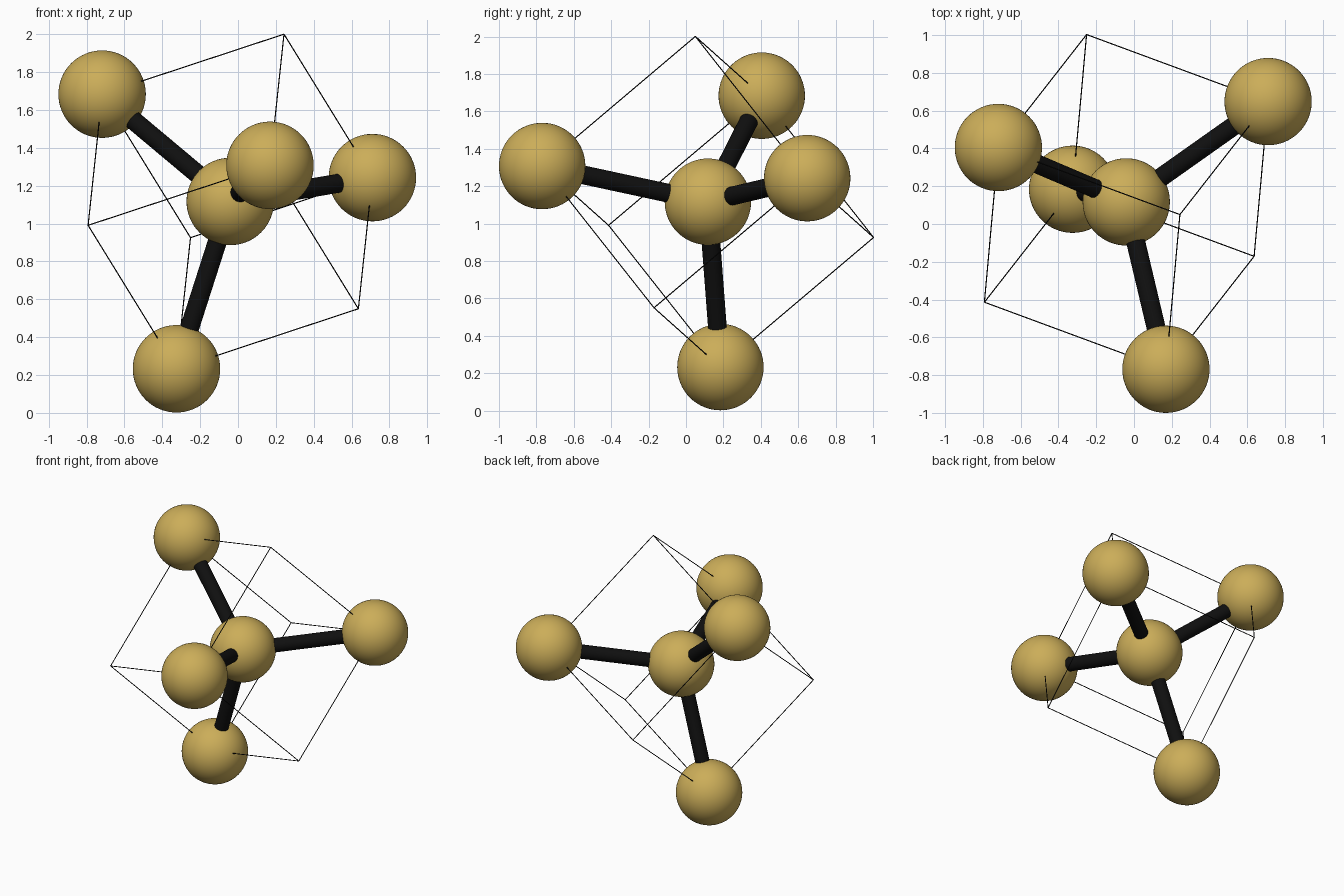
import bpy
from mathutils import Vector

if "Cube" in bpy.data.objects:
    bpy.data.objects.remove(bpy.data.objects["Cube"])

ATOM_R, BOND_R, EDGE_R = 0.231, 0.05, 0.003
CENTRE = Vector((-0.041, 0.117, 1.117))
# Directions of the four outer balls from the centre (alternate cube corners)
OFFSETS = [Vector(v) for v in (
    (-0.677, 0.288, 0.567),
    (0.210, -0.886, 0.191),
    (0.751, 0.531, 0.126),
    (-0.284, 0.067, -0.884))]


def material(name, colour):
    mat = bpy.data.materials.new(name)
    mat.diffuse_color = (*colour, 1)
    mat.use_nodes = True
    mat.node_tree.nodes["Principled BSDF"].inputs["Base Color"].default_value = mat.diffuse_color
    return mat


GOLD = material("gold", (0.60, 0.42, 0.10))
BLACK = material("black", (0.005, 0.005, 0.005))


def finish(name, mat):
    obj = bpy.context.object
    obj.name = name
    obj.data.materials.append(mat)
    bpy.ops.object.shade_smooth_by_angle()


def ball(name, position):
    bpy.ops.mesh.primitive_uv_sphere_add(segments=64, ring_count=32,
                                         radius=ATOM_R, location=position)
    finish(name, GOLD)


def rod(name, start, end, radius, sides):
    axis = end - start
    bpy.ops.mesh.primitive_cylinder_add(
        vertices=sides, radius=radius, depth=axis.length,
        location=(start + end) / 2,
        rotation=axis.to_track_quat('Z', 'Y').to_euler())
    finish(name, BLACK)


# Balls and the bonds joining them
ball("centre_ball", CENTRE)
for i, offset in enumerate(OFFSETS, 1):
    ball(f"outer_ball_{i}", CENTRE + offset)
    rod(f"bond_{i}", CENTRE, CENTRE + offset, BOND_R, 32)

# Thin cube frame: each ball corner meets the corners opposite the other balls
for i, a in enumerate(OFFSETS, 1):
    for j, b in enumerate(OFFSETS, 1):
        if i != j:
            rod(f"cube_edge_{i}_{j}", CENTRE + a, CENTRE - b, EDGE_R, 8)
